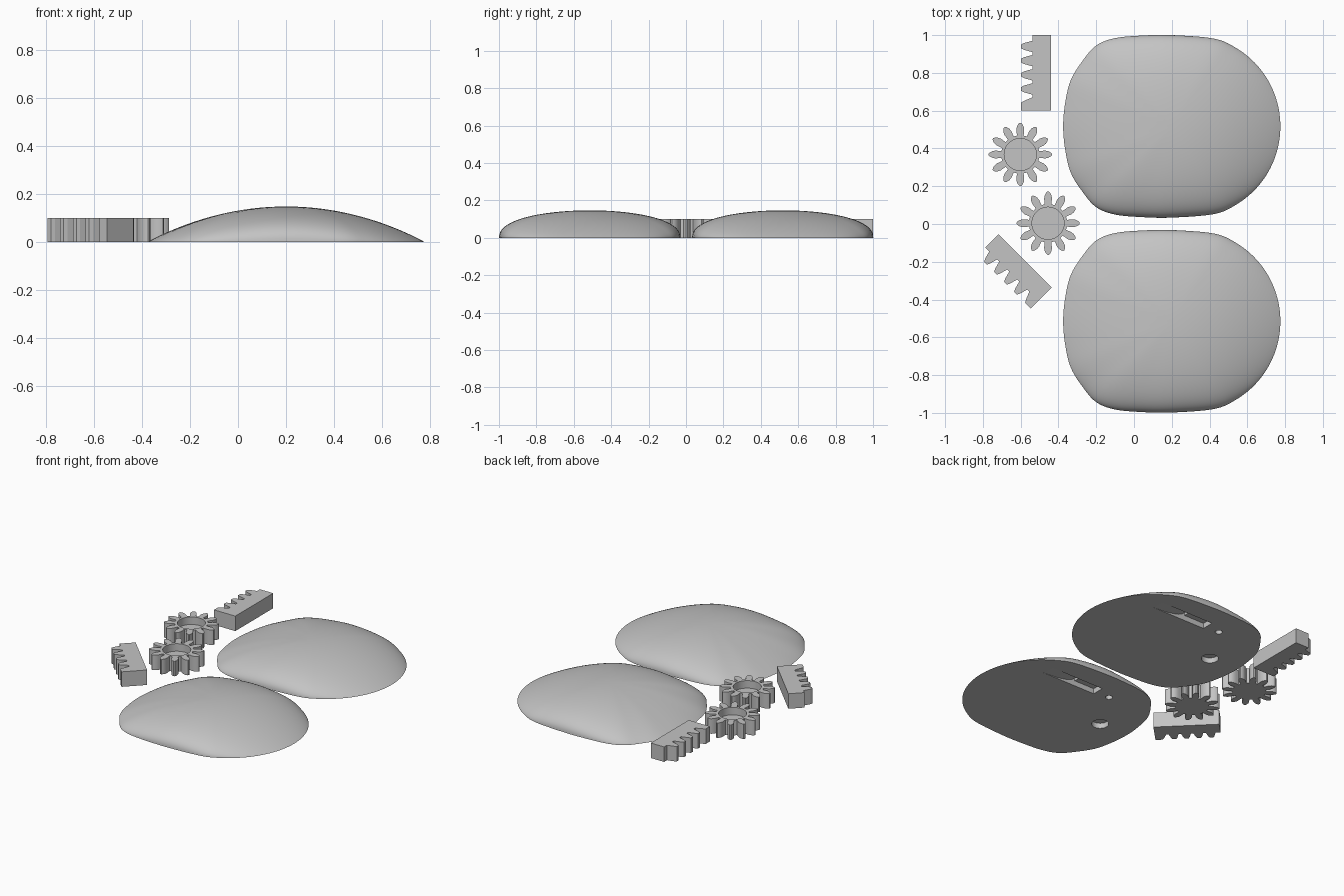
import bpy, bmesh, math
from mathutils import Vector

if "Cube" in bpy.data.objects:
    bpy.data.objects.remove(bpy.data.objects["Cube"])

GREY = bpy.data.materials.new("plain_grey")
GREY.diffuse_color = (0.55, 0.55, 0.55, 1)
GREY.use_nodes = True
GREY.node_tree.nodes["Principled BSDF"].inputs["Base Color"].default_value = GREY.diffuse_color


def finish(name, bm):
    bmesh.ops.recalc_face_normals(bm, faces=bm.faces)
    me = bpy.data.meshes.new(name)
    bm.to_mesh(me)
    bm.free()
    me.materials.append(GREY)
    ob = bpy.data.objects.new(name, me)
    bpy.context.collection.objects.link(ob)
    return ob


def prism(name, points, offset):
    """Closed outline of 3D points pushed along an offset."""
    bm = bmesh.new()
    face = bm.faces.new([bm.verts.new(p) for p in points])
    out = bmesh.ops.extrude_face_region(bm, geom=[face])
    verts = [g for g in out["geom"] if isinstance(g, bmesh.types.BMVert)]
    bmesh.ops.translate(bm, verts=verts, vec=offset)
    return finish(name, bm)


def disc(cx, cy, r, z, n=48):
    return [(cx + r * math.cos(2 * math.pi * i / n),
             cy + r * math.sin(2 * math.pi * i / n), z) for i in range(n)]


def select_only(ob):
    bpy.ops.object.select_all(action="DESELECT")
    ob.select_set(True)
    bpy.context.view_layer.objects.active = ob


def cut(ob, cutter):
    cutter.hide_render = True
    select_only(ob)
    mod = ob.modifiers.new("cut", "BOOLEAN")
    mod.operation = "DIFFERENCE"
    mod.solver = "EXACT"
    mod.object = cutter
    bpy.ops.object.modifier_apply(modifier=mod.name)
    bpy.data.objects.remove(cutter)


def smooth(ob, angle):
    select_only(ob)
    bpy.ops.object.shade_smooth_by_angle(angle=math.radians(angle))


def closed_spline(pts, steps):
    """Catmull-Rom curve through a closed loop of points."""
    out, n = [], len(pts)
    for i in range(n):
        a, b, c, d = (Vector(pts[(i + k) % n]) for k in (-1, 0, 1, 2))
        for s in range(steps):
            t = s / steps
            out.append(0.5 * (2 * b + (c - a) * t + (2 * a - 5 * b + 4 * c - d) * t * t
                              + (3 * b - a - 3 * c + d) * t ** 3))
    return out


# Domed shell: rounded back, blunter front, steep sides
def shell(name, cy):
    half = [(0.3 + 0.475 * math.cos(math.radians(a)), 0.481 * math.sin(math.radians(a)))
            for a in range(0, 90, 15)]
    half += [(0.2, 0.483), (0.05, 0.481), (-0.1, 0.467), (-0.2, 0.428), (-0.27, 0.35),
             (-0.335, 0.245), (-0.365, 0.12), (-0.375, 0)]
    outline = closed_spline(half + [(x, -y) for x, y in half[-2:0:-1]], 5)
    cx, height, rings = 0.2, 0.147, 26
    bm = bmesh.new()
    loops = []
    for k in range(rings, 0, -1):
        s = math.sin(k / rings * math.pi / 2)
        loop = []
        for p in outline:
            d = p - Vector((cx, 0))
            power = 0.42 + 0.55 * (d.x / d.length) ** 2
            z = height * max(0, 1 - s * s) ** power if k < rings else 0
            loop.append(bm.verts.new((cx + d.x * s, cy + d.y * s, z)))
        loops.append(loop)
    n = len(outline)
    for lo, hi in zip(loops, loops[1:]):
        for i in range(n):
            j = (i + 1) % n
            bm.faces.new((lo[i], lo[j], hi[j], hi[i]))
    top = bm.verts.new((cx, cy, height))
    for i in range(n):
        bm.faces.new((loops[-1][i], loops[-1][(i + 1) % n], top))
    bm.faces.new(loops[0][::-1])
    ob = finish(name, bm)

    # Underside recesses: round socket, small hole, slot with a curved end
    cut(ob, prism("socket_cutter", disc(-0.165, cy, 0.052, -0.02), (0, 0, 0.055)))
    cut(ob, prism("hole_cutter", disc(0, cy + 0.28, 0.022, -0.02, 24), (0, 0, 0.05)))
    arc = [(0.51 - 0.26 * math.sin(t * math.pi / 16), 0.06 * (1 - math.cos(t * math.pi / 16)))
           for t in range(9)]
    slot = [(0.1, -0.02), (0.51, -0.02)] + arc + [(0.25, 0.035), (0.1, 0.035)]
    cut(ob, prism("slot_cutter", [(x, cy + 0.255, z) for x, z in slot], (0, 0.08, 0)))
    smooth(ob, 35)


# Twelve-tooth gear with a blind round pocket in its top
def gear(name, cx, cy):
    flank = [(0.1, 0.018), (0.115, 0.019), (0.13, 0.021), (0.147, 0.018), (0.16, 0.011),
             (0.167, 0.004)]
    tooth = [(r, -w) for r, w in flank] + flank[::-1]
    pts = []
    for i in range(12):
        a = i * math.pi / 6
        c, s = math.cos(a), math.sin(a)
        pts += [(cx + r * c - w * s, cy + r * s + w * c, 0) for r, w in tooth]
    ob = prism(name, pts, (0, 0, 0.1))
    cut(ob, prism("pocket_cutter", disc(cx, cy, 0.085, 0.05), (0, 0, 0.1)))
    smooth(ob, 30)


# Straight toothed rack; its local origin is the back corner at the blocky end
def rack(name, x, y, turn):
    tip, root = -0.157, -0.098
    prof = [(0, 0), (0, 0.4), (root, 0.4), (root, 0.372)]
    for i in range(4):
        c = 0.34 - 0.075 * i
        prof += [(root, c + 0.03), (tip + 0.015, c + 0.018), (tip, c + 0.01),
                 (tip, c - 0.01), (tip + 0.015, c - 0.018), (root, c - 0.03)]
    prof += [(root, 0.07), (tip + 0.015, 0.052), (tip, 0.043), (tip, 0)]
    ob = prism(name, [(px, py, 0) for px, py in prof], (0, 0, 0.1))
    ob.location = (x, y, 0)
    ob.rotation_euler.z = turn


shell("back_shell", 0.517)
shell("front_shell", -0.515)
gear("back_gear", -0.602, 0.368)
gear("front_gear", -0.455, 0.004)
rack("straight_rack", -0.44, 0.6, 0)
rack("angled_rack", -0.435, -0.337, math.radians(45))
